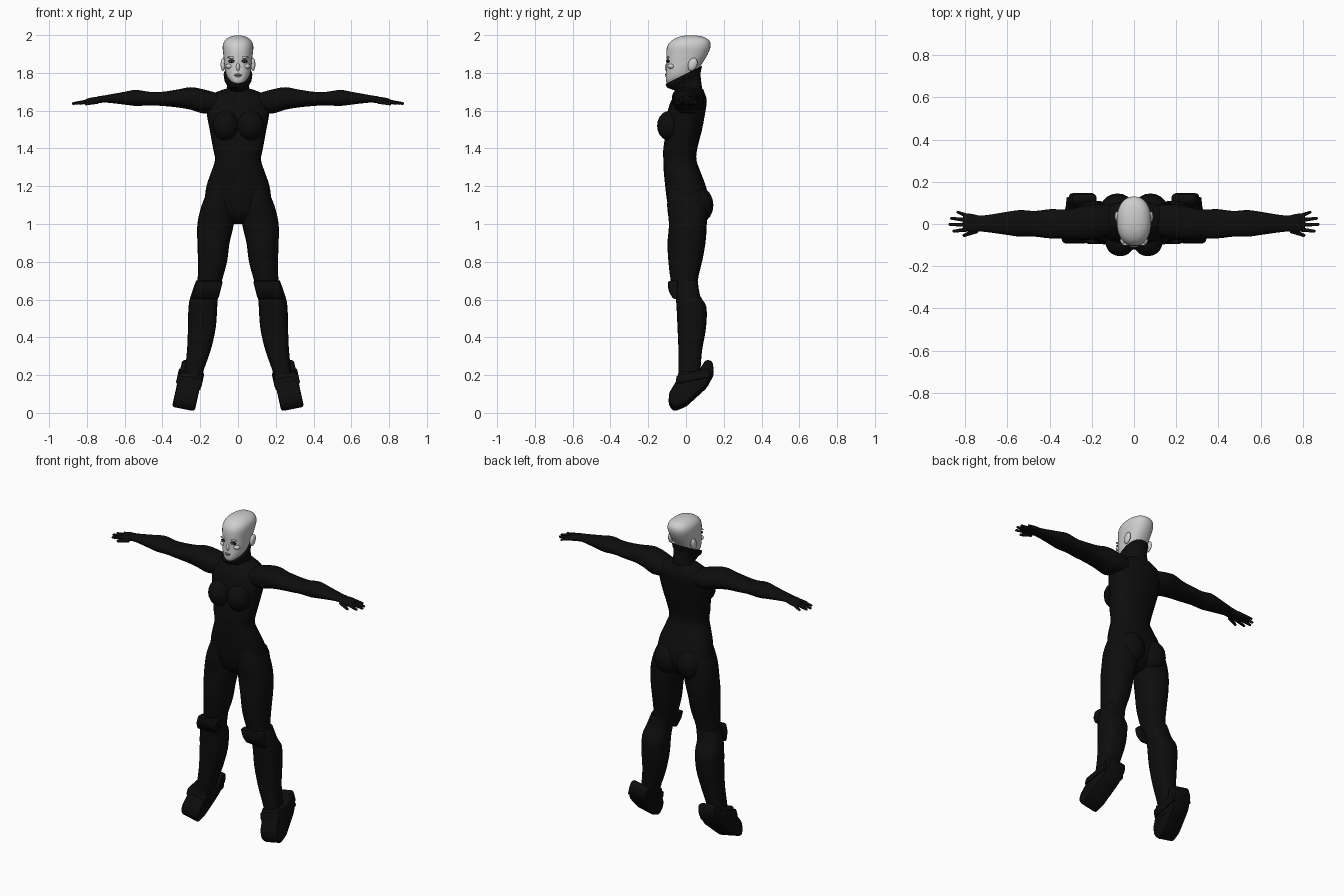
import bpy, bmesh, math
from mathutils import Vector, Matrix

if "Cube" in bpy.data.objects:
    bpy.data.objects.remove(bpy.data.objects["Cube"])


def material(name, c):
    m = bpy.data.materials.new(name)
    m.diffuse_color = (c[0], c[1], c[2], 1)
    m.use_nodes = True
    m.node_tree.nodes["Principled BSDF"].inputs["Base Color"].default_value = m.diffuse_color
    return m


SUIT = material("black suit", (0.004, 0.004, 0.004))
SKIN = material("pale grey skin", (0.62, 0.62, 0.62))
DARK = material("eye black", (0.006, 0.006, 0.006))
WHITE = material("eye white", (0.8, 0.8, 0.8))


def finish(name, bm, mat, angle=40):
    bmesh.ops.recalc_face_normals(bm, faces=bm.faces)
    me = bpy.data.meshes.new(name)
    bm.to_mesh(me)
    bm.free()
    me.materials.append(mat)
    ob = bpy.data.objects.new(name, me)
    bpy.context.collection.objects.link(ob)
    bpy.ops.object.select_all(action='DESELECT')
    ob.select_set(True)
    bpy.context.view_layer.objects.active = ob
    bpy.ops.object.shade_smooth_by_angle(angle=math.radians(angle))
    return ob


def spline(rows, steps):
    """Catmull-Rom through the section rows."""
    out = []
    for i in range(len(rows) - 1):
        p = [rows[max(0, min(len(rows) - 1, i + k))] for k in (-1, 0, 1, 2)]
        for s in range(steps):
            t = s / steps
            out.append([0.5 * (2 * b + (c - a) * t + (2 * a - 5 * b + 4 * c - d) * t * t
                               + (3 * b - a - 3 * c + d) * t ** 3) for a, b, c, d in zip(*p)])
    return out + [list(rows[-1])]


def loft(name, rows, mat=SUIT, axis='z', side=1, power=2.3, seg=24, steps=3, warp=None):
    """Rows are (t, a0, a1, b0, b1): extents of each section along the axis."""
    bm = bmesh.new()
    rings = []
    for t, a0, a1, b0, b1 in spline(rows, steps):
        ring = []
        for i in range(seg):
            w = 2 * math.pi * i / seg
            c, s = math.cos(w), math.sin(w)
            a = (a0 + a1) / 2 + (a1 - a0) / 2 * math.copysign(abs(c) ** (2 / power), c)
            b = (b0 + b1) / 2 + (b1 - b0) / 2 * math.copysign(abs(s) ** (2 / power), s)
            v = Vector((a, b, t) if axis == 'z' else (t, a, b))
            if warp:
                v = warp(v)
            v.x *= side
            ring.append(bm.verts.new(v))
        rings.append(ring)
    for r, q in zip(rings, rings[1:]):
        for i in range(seg):
            j = (i + 1) % seg
            bm.faces.new((r[i], r[j], q[j], q[i]))
    bm.faces.new(rings[0])
    bm.faces.new(rings[-1])
    return finish(name, bm, mat)


def ball(name, loc, rad, mat=SUIT, rot=0.0, seg=20):
    bm = bmesh.new()
    m = Matrix.Translation(loc) @ Matrix.Rotation(rot, 4, 'X') @ Matrix.Diagonal((*rad, 1))
    bmesh.ops.create_uvsphere(bm, u_segments=seg, v_segments=seg // 2, radius=1, matrix=m)
    return finish(name, bm, mat, 80)


def limb(name, p, q, r0, r1, mat=SUIT):
    """Tapered finger from p to q with a rounded tip."""
    p, q = Vector(p), Vector(q)
    d = q - p
    m = Matrix.Translation((p + q) / 2) @ d.to_track_quat('Z', 'Y').to_matrix().to_4x4()
    bm = bmesh.new()
    bmesh.ops.create_cone(bm, cap_ends=True, segments=10, radius1=r0, radius2=r1, depth=d.length, matrix=m)
    bmesh.ops.create_uvsphere(bm, u_segments=10, v_segments=6, radius=r1, matrix=Matrix.Translation(q))
    return finish(name, bm, mat)


def prism(name, prof, x0, x1, side, warp, bevel):
    """Side profile (y, z) extruded across x, then bent by warp."""
    bm = bmesh.new()
    a, b = [[bm.verts.new(warp(Vector((x, y, z)))) for y, z in prof] for x in (x0, x1)]
    n = len(prof)
    for i in range(n):
        j = (i + 1) % n
        bm.faces.new((a[i], a[j], b[j], b[i]))
    bm.faces.new(a)
    bm.faces.new(b)
    for v in bm.verts:
        v.co.x *= side
    bmesh.ops.recalc_face_normals(bm, faces=bm.faces)
    bmesh.ops.bevel(bm, geom=bm.edges[:], offset=bevel, segments=2, affect='EDGES', profile=0.5)
    return finish(name, bm, SUIT)


def sym(rows):
    return [(z, -r, r, y0, y1) for z, r, y0, y1 in rows]


# Torso and neck
loft("torso", sym([(1.0, .04, -.03, .05), (1.05, .13, -.08, .10), (1.12, .172, -.10, .12),
                   (1.2, .167, -.11, .105), (1.28, .14, -.118, .075), (1.34, .122, -.12, .055),
                   (1.4, .132, -.12, .06), (1.5, .15, -.105, .085), (1.58, .165, -.10, .10),
                   (1.65, .165, -.08, .11), (1.69, .13, -.05, .10), (1.715, .07, -.03, .09)]))
loft("neck", sym([(1.66, .085, -.04, .095), (1.72, .06, -.03, .085), (1.80, .055, -.03, .075)]))


# Tilted collar under the jaw
def tilt(v):
    return Vector((v.x, v.y, v.z + .5 * (v.y + .01)))


loft("collar", sym([(1.70, .056, -.025, .08), (1.745, .062, -.075, .075), (1.768, .072, -.1, .08),
                    (1.79, .076, -.108, .085)]), warp=tilt)

# Head
loft("head", sym([(1.735, .018, -.09, -.06), (1.752, .036, -.105, -.02), (1.78, .058, -.107, .03),
                  (1.82, .069, -.104, .065), (1.86, .074, -.103, .092), (1.90, .078, -.104, .116),
                  (1.94, .081, -.099, .130), (1.97, .071, -.078, .124), (1.99, .046, -.04, .095),
                  (1.998, .015, 0, .05)]), SKIN, seg=32)
ball("nose", (0, -.100, 1.832), (.010, .012, .022), SKIN, -.15)
ball("upper_lip", (0, -.104, 1.792), (.02, .007, .004), SKIN)
ball("lower_lip", (0, -.104, 1.782), (.017, .007, .004), SKIN)
ball("mouth_line", (0, -.105, 1.787), (.021, .005, .0018), DARK)

for s, tag in ((1, "left"), (-1, "right")):
    # Face details
    ball("eye_rim_" + tag, (s * .033, -.095, 1.862), (.019, .009, .009), DARK)
    ball("eye_white_" + tag, (s * .033, -.099, 1.861), (.012, .007, .005), WHITE)
    ball("iris_" + tag, (s * .033, -.104, 1.861), (.004, .003, .004), DARK)
    ball("brow_" + tag, (s * .034, -.096, 1.882), (.022, .007, .006), SKIN)
    ball("cheek_" + tag, (s * .046, -.078, 1.835), (.02, .02, .014), SKIN)
    ball("ear_" + tag, (s * .079, .035, 1.845), (.013, .024, .036), SKIN, -.35)

    # Chest and seat
    ball("breast_" + tag, (s * .066, -.085, 1.52), (.07, .068, .08))
    ball("buttock_" + tag, (s * .078, .06, 1.1), (.085, .085, .10))

    # Arm
    loft("arm_" + tag, [(.10, -.05, .09, 1.6, 1.69), (.18, -.072, .095, 1.585, 1.712),
                        (.25, -.075, .085, 1.605, 1.724), (.32, -.07, .07, 1.617, 1.712),
                        (.4, -.068, .07, 1.625, 1.70), (.47, -.06, .062, 1.628, 1.70),
                        (.54, -.06, .066, 1.625, 1.71), (.6, -.052, .058, 1.632, 1.70),
                        (.7, -.038, .042, 1.643, 1.682), (.74, -.036, .04, 1.64, 1.676)],
         axis='x', side=s)
    # Hand
    loft("palm_" + tag, [(.72, -.032, .036, 1.642, 1.676), (.76, -.04, .046, 1.637, 1.672),
                         (.79, -.036, .05, 1.635, 1.666), (.81, -.03, .046, 1.636, 1.658)],
         axis='x', side=s)
    for k, (y0, y1, tip) in enumerate([(-.026, -.034, .855), (-.004, -.002, .873),
                                       (.018, .027, .865), (.038, .056, .835)]):
        limb(f"finger_{k}_{tag}", (s * .79, y0, 1.65), (s * tip, y1, 1.638), .011, .007)
    limb("thumb_" + tag, (s * .745, -.03, 1.65), (s * .805, -.054, 1.636), .014, .008)

    # Thigh
    loft("thigh_" + tag, [(1.2, .05, .15, -.09, .08), (1.1, .02, .192, -.10, .11),
                          (1.0, .022, .215, -.09, .11), (.9, .045, .215, -.098, .103),
                          (.8, .058, .212, -.093, .085), (.7, .085, .215, -.08, .062),
                          (.6, .11, .24, -.05, .06)], side=s)
    # Boot shaft
    loft("boot_shaft_" + tag, [(.70, .09, .222, -.06, .062), (.62, .105, .25, -.055, .075),
                               (.56, .11, .262, -.05, .108), (.45, .118, .265, -.045, .106),
                               (.33, .145, .27, -.04, .085), (.2, .19, .285, -.04, .075),
                               (.12, .20, .30, -.04, .07)], side=s, power=2.8)
    # Knee pad
    prism("knee_pad_" + tag, [(-.045, .60), (-.07, .605), (-.094, .65), (-.096, .70), (-.04, .70)],
          .092, .232, s, lambda v: Vector((v.x + .25 * (.65 - v.z), v.y, v.z)), .012)

    # Foot on raised heel, leaning outwards with the leg
    def lean(v):
        return Vector((v.x + .22 * (.12 - v.z), v.y, max(0, v.z + .2 * (v.x - .21))))

    prism("foot_" + tag, [(-.065, .005), (-.092, .04), (-.09, .085), (-.045, .16), (-.04, .20),
                          (.065, .20), (.105, .262), (.14, .255), (.148, .20), (.11, .13), (.0, .03)],
          .205, .325, s, lean, .014)
    prism("ankle_strap_" + tag, [(-.055, .13), (-.05, .175), (.12, .215), (.13, .165)],
          .198, .332, s, lean, .008)
